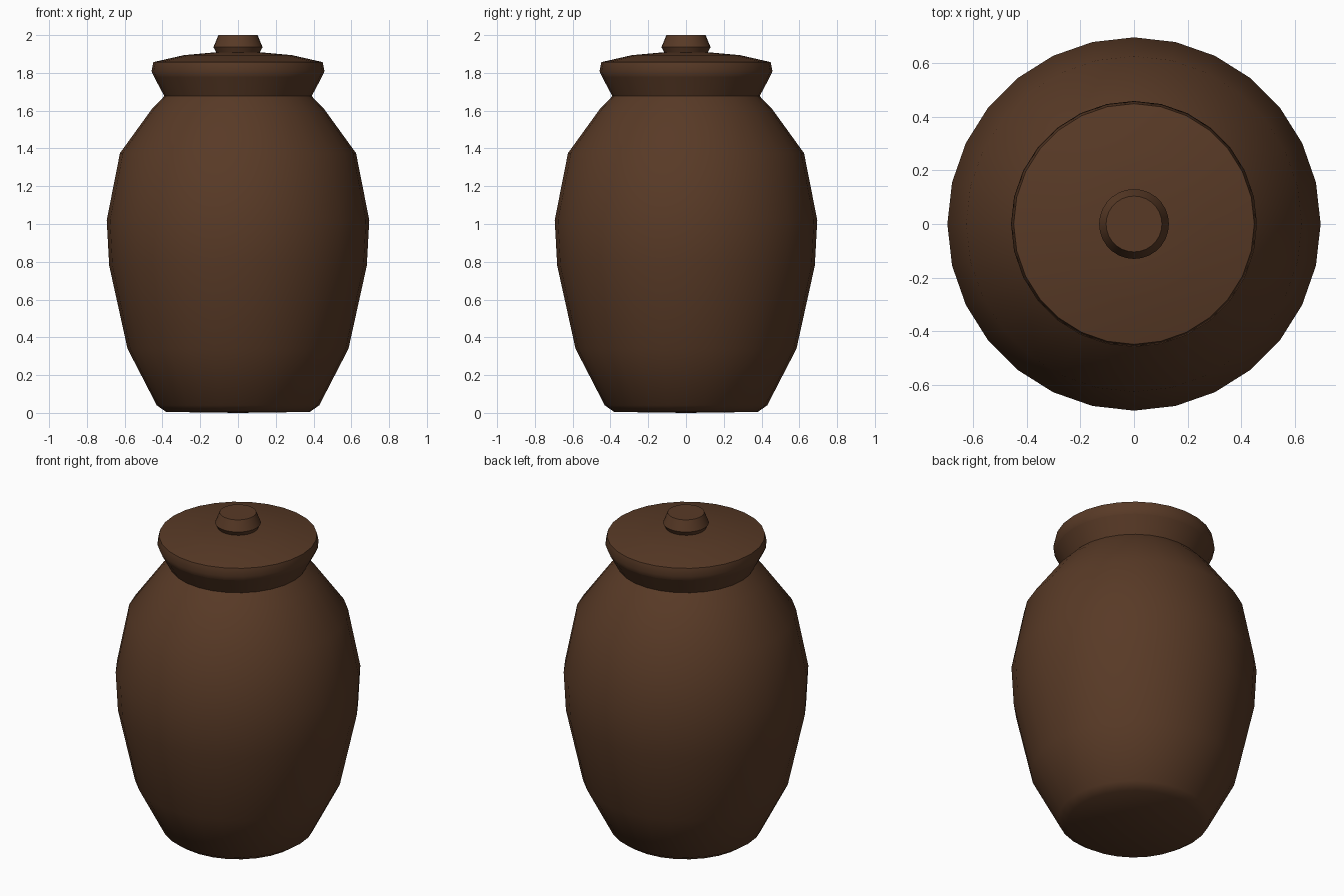
import bpy, bmesh, math

if "Cube" in bpy.data.objects:
    bpy.data.objects.remove(bpy.data.objects["Cube"])

SIDES = 28

clay = bpy.data.materials.new("brown_clay")
clay.diffuse_color = (0.098, 0.042, 0.0194, 1)
clay.use_nodes = True
clay.node_tree.nodes["Principled BSDF"].inputs["Base Color"].default_value = clay.diffuse_color


def lathe(name, profile, angle):
    """Revolve (radius, z) points round the z axis; radius 0 makes a pole."""
    bm = bmesh.new()
    rings = []
    for r, z in profile:
        if r == 0:
            rings.append([bm.verts.new((0, 0, z))] * SIDES)
        else:
            rings.append([bm.verts.new((r * math.cos(2 * math.pi * i / SIDES),
                                        r * math.sin(2 * math.pi * i / SIDES), z))
                          for i in range(SIDES)])
    for a, b in zip(rings, rings[1:]):
        for i in range(SIDES):
            j = (i + 1) % SIDES
            corners = list(dict.fromkeys((a[i], a[j], b[j], b[i])))
            bm.faces.new(corners)
    bmesh.ops.recalc_face_normals(bm, faces=bm.faces)
    mesh = bpy.data.meshes.new(name)
    bm.to_mesh(mesh)
    bm.free()
    mesh.materials.append(clay)
    obj = bpy.data.objects.new(name, mesh)
    bpy.context.collection.objects.link(obj)
    bpy.ops.object.select_all(action='DESELECT')
    obj.select_set(True)
    bpy.context.view_layer.objects.active = obj
    bpy.ops.object.shade_smooth_by_angle(angle=math.radians(angle))
    return obj


# Rounded body with foot, shoulder and flared neck
lathe("jar_body", [(0, 0), (0.38, 0.005), (0.43, 0.04), (0.585, 0.34),
                   (0.682, 0.78), (0.695, 1.02), (0.625, 1.375),
                   (0.455, 1.61), (0.39, 1.677), (0.445, 1.78), (0, 1.78)], 60)

# Shallow domed lid with a bevelled rim
lathe("lid", [(0, 1.78), (0.445, 1.78), (0.458, 1.81), (0.448, 1.857),
              (0.285, 1.894), (0.12, 1.909), (0, 1.909)], 40)

# Knob handle
lathe("lid_knob", [(0, 1.905), (0.115, 1.908), (0.13, 1.936),
                   (0.104, 2.0), (0, 2.0)], 50)
